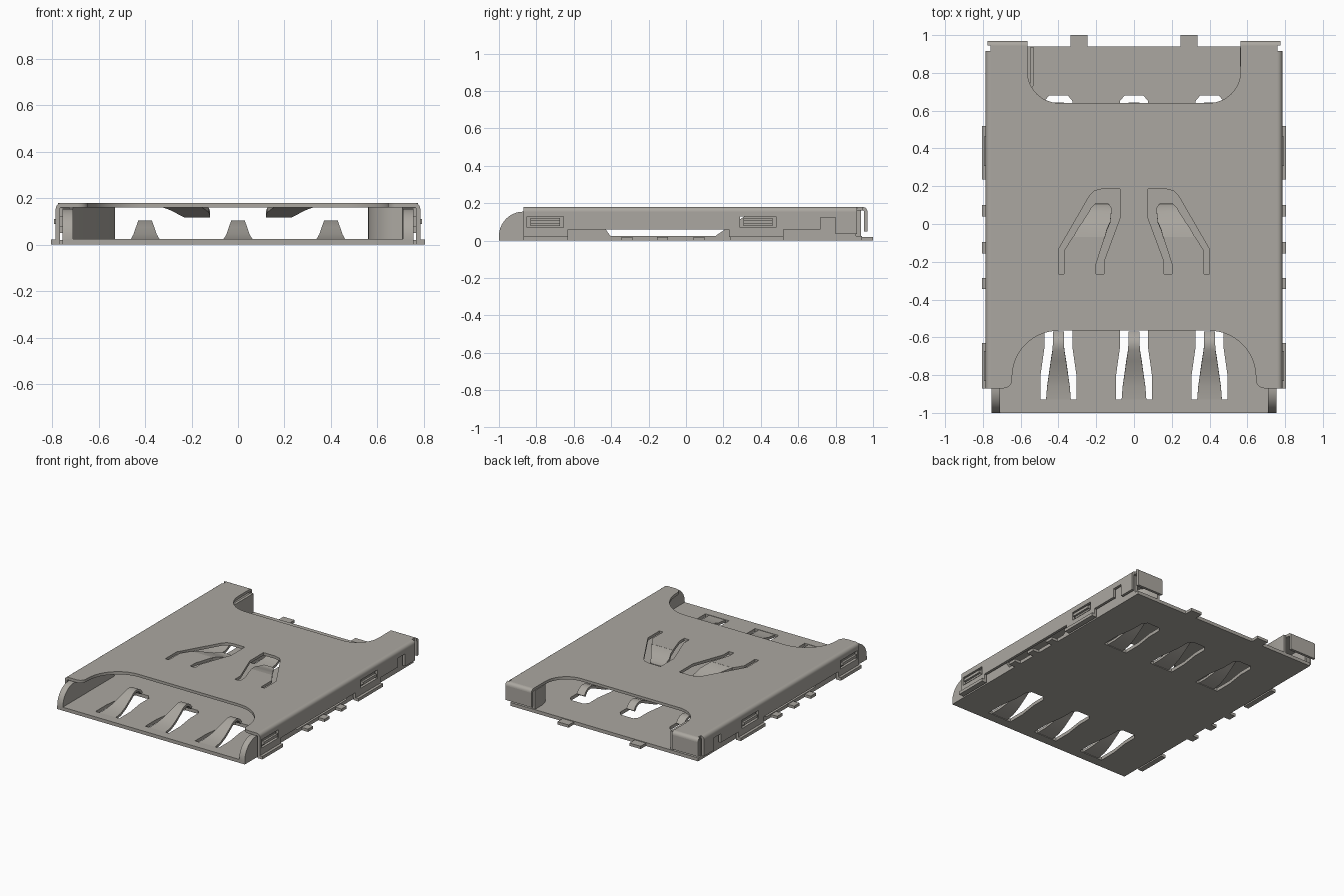
import bpy, bmesh, math
from mathutils import Matrix

cube = bpy.data.objects.get("Cube")
if cube:
    bpy.data.objects.remove(cube, do_unlink=True)

COLOUR = (0.41, 0.39, 0.355, 1)
metal = bpy.data.materials.new("warm_grey_metal")
metal.use_nodes = True
metal.diffuse_color = COLOUR
metal.node_tree.nodes["Principled BSDF"].inputs["Base Color"].default_value = COLOUR

# Sketch planes: local (u, v, w) to world
XY = Matrix.Identity(4)
YZ = Matrix(((0, 0, 1, 0), (1, 0, 0, 0), (0, 1, 0, 0), (0, 0, 0, 1)))
XZ = Matrix(((1, 0, 0, 0), (0, 0, -1, 0), (0, 1, 0, 0), (0, 0, 0, 1)))


def bake(name, temp, matrix=XY):
    """Turn a temporary object into a clean mesh part with sharp edges kept."""
    deps = bpy.context.evaluated_depsgraph_get()
    deps.update()
    mesh = bpy.data.meshes.new_from_object(temp.evaluated_get(deps))
    bpy.data.objects.remove(temp, do_unlink=True)
    mesh.transform(matrix)
    bm = bmesh.new()
    bm.from_mesh(mesh)
    bmesh.ops.remove_doubles(bm, verts=bm.verts, dist=0.0002)
    bmesh.ops.recalc_face_normals(bm, faces=bm.faces)
    bm.to_mesh(mesh)
    bm.free()
    mesh.shade_smooth()
    mesh.set_sharp_from_angle(angle=math.radians(32))
    mesh.materials.clear()
    mesh.materials.append(metal)
    mesh.name = name
    obj = bpy.data.objects.new(name, mesh)
    bpy.context.collection.objects.link(obj)
    return obj


def sheet(name, loops, w0, w1, plane=XY):
    """Flat outline with holes, extruded from w0 to w1 across its plane."""
    curve = bpy.data.curves.new(name, 'CURVE')
    curve.dimensions = '2D'
    curve.fill_mode = 'BOTH'
    curve.extrude = abs(w1 - w0) / 2
    for loop in loops:
        spline = curve.splines.new('POLY')
        spline.points.add(len(loop) - 1)
        for p, (u, v) in zip(spline.points, loop):
            p.co = (u, v, 0, 1)
        spline.use_cyclic_u = True
    temp = bpy.data.objects.new("temp", curve)
    bpy.context.collection.objects.link(temp)
    return bake(name, temp, plane @ Matrix.Translation((0, 0, (w0 + w1) / 2)))


def ribbon(name, pairs, thickness):
    """Bent strip through pairs of points, given thickness."""
    mesh = bpy.data.meshes.new(name)
    verts = [p for pair in pairs for p in pair]
    faces = [(2*i, 2*i + 1, 2*i + 3, 2*i + 2) for i in range(len(pairs) - 1)]
    mesh.from_pydata(verts, [], faces)
    temp = bpy.data.objects.new("temp", mesh)
    bpy.context.collection.objects.link(temp)
    mod = temp.modifiers.new("thickness", 'SOLIDIFY')
    mod.thickness = thickness
    mod.offset = 0
    return bake(name, temp)


def rect(a, b, c, d):
    return [(a, c), (b, c), (b, d), (a, d)]


def box(name, x0, x1, y0, y1, z0, z1):
    return sheet(name, [rect(x0, x1, y0, y1)], z0, z1)


def arc(cx, cy, r, a0, a1, n=10):
    return [(cx + r * math.cos(math.radians(a0 + (a1 - a0) * i / n)),
             cy + r * math.sin(math.radians(a0 + (a1 - a0) * i / n))) for i in range(n + 1)]


def mirrored(half):
    """Close a right-hand outline with its mirror image."""
    return half + [(-x, y) for x, y in reversed(half)]


# Base plate with six contact windows
window = [(0.095, -0.93), (0.095, -0.80), (0.075, -0.66), (0.075, -0.56), (0.05, -0.53)]
cells = [(cx, dy) for dy in (0, 1.21) for cx in (-0.4, 0, 0.4)]
holes = [[(x + cx, y + dy) for x, y in mirrored(window)] for cx, dy in cells]
sheet("base_plate", [rect(-0.755, 0.755, -1, 0.94)] + holes, 0, 0.025)

# Sprung contacts: (half width, y, z)
CONTACT = [(0.066, -0.935, 0.013), (0.06, -0.86, 0.018), (0.05, -0.79, 0.036),
           (0.04, -0.72, 0.066), (0.031, -0.665, 0.09), (0.03, -0.64, 0.095),
           (0.03, -0.615, 0.092), (0.03, -0.595, 0.08), (0.03, -0.575, 0.055)]
for i, (cx, dy) in enumerate(cells):
    ribbon(f"contact_{i + 1}", [((cx - w, y + dy, z), (cx + w, y + dy, z))
                                for w, y, z in CONTACT], 0.018)

# Cover top with front and back notches and spring slots
cover = ([(0.76, 0.915), (0.76, -0.87), (0.69, -0.87)]
         + arc(0.69, -0.825, 0.045, -90, -180, 5)[1:]
         + arc(0.40, -0.81, 0.245, 2, 90, 14))
back_half = ([(0.76, 0.945), (0.565, 0.945)] + arc(0.395, 0.81, 0.17, 0, -90, 12))
outline = mirrored(cover) + [(-x, y) for x, y in back_half] + back_half[::-1]
slot = [(0.40, -0.265), (0.40, -0.135), (0.235, 0.15), (0.21, 0.175), (0.17, 0.185),
        (0.075, 0.185), (0.075, 0.03), (0.16, -0.20), (0.16, -0.265), (0.20, -0.265),
        (0.20, -0.21), (0.155, -0.07), (0.325, -0.07), (0.37, -0.14), (0.37, -0.265)]
sheet("cover_top", [outline, slot, [(-x, y) for x, y in slot]], 0.16, 0.18)

# Rounded bend section shared by the cover sides and back flaps
bend = arc(0, 0, 0.025, 0, 90, 6) + arc(0, 0, 0.006, 90, 0, 6)
# Outer wall profile in y, z
WALL = [(-0.87, 0.155), (-0.87, 0.02), (-0.63, 0.02), (-0.63, 0.06), (0.23, 0.06),
        (0.23, 0.02), (0.52, 0.02), (0.52, 0.06), (0.72, 0.06), (0.72, 0.125),
        (0.80, 0.125), (0.80, 0.035), (0.915, 0.035), (0.915, 0.155)]
LATCHES = [(-0.85, -0.655), (0.29, 0.48)]
FRONT_CHEEK = ([(-0.40, 0.02), (-0.50, 0.155)] + arc(-0.87, 0.025, 0.13, 90, 180, 10)
               + [(-1, 0)])
REAR_CHEEK = [(0.15, 0.02), (0.35, 0.155), (0.91, 0.155), (0.91, 0.02)]
TONGUE = [(0.155, 0.325, -0.075, 0.17), (0.143, 0.30, -0.03, 0.162),
          (0.125, 0.272, 0.01, 0.148), (0.12, 0.24, 0.06, 0.131),
          (0.12, 0.228, 0.085, 0.126), (0.135, 0.205, 0.108, 0.128)]

for s, side in ((1, "left"), (-1, "right")):
    def span(name, a, b, *rest):
        return box(f"{side}_{name}", min(s*a, s*b), max(s*a, s*b), *rest)

    # Cover side wall with latch windows and rounded top edge
    sheet(f"{side}_cover_wall", [WALL] + [rect(a, b, 0.07, 0.13) for a, b in LATCHES],
          s * 0.766, s * 0.785, YZ)
    sheet(f"{side}_cover_edge", [[(s * (0.76 + u), 0.155 + v) for u, v in bend]],
          -0.915, 0.87, XZ)

    # Base side cheeks
    sheet(f"{side}_front_cheek", [FRONT_CHEEK], s * 0.71, s * 0.755, YZ)
    sheet(f"{side}_rear_cheek", [REAR_CHEEK], s * 0.735, s * 0.755, YZ)

    # Latches poking through the wall and solder feet
    for i, (a, b) in enumerate(LATCHES):
        span(f"latch_{i + 1}", 0.745, 0.778, a + 0.018, b - 0.018, 0.078, 0.122)
        span(f"latch_ridge_{i + 1}", 0.745, 0.793, a + 0.018, b - 0.018, 0.09, 0.11)
    for i, (a, b) in enumerate([(-0.87, -0.63), (0.235, 0.52)]):
        span(f"cover_foot_{i + 1}", 0.766, 0.805, a, b, 0, 0.022)
    for i, y in enumerate((-0.315, -0.125, 0.07)):
        span(f"side_tab_{i + 1}", 0.75, 0.805, y - 0.03, y + 0.03, 0, 0.02)
    span("back_tab", 0.245, 0.335, 0.93, 1.0, 0, 0.02)

    # Back flap folded down from the cover
    sheet(f"{side}_flap_edge", [[(0.945 + u, 0.155 + v) for u, v in bend]],
          s * 0.565, s * 0.775, YZ)
    span("flap", 0.565, 0.775, 0.951, 0.97, 0.05, 0.155)

    # Cover spring tongue bent down into the socket
    ribbon(f"{side}_spring_tongue", [((s*a, y, z), (s*b, y, z)) for a, b, y, z in TONGUE], 0.02)

# Card guides in the rear corners
GUIDES = {"right_card_guide": [(-0.72, 0.40), (-0.54, 0.74), (-0.54, 0.935)],
          "left_card_guide": arc(0.71, 0.86, 0.14, 270, 180, 10) + [(0.57, 0.935)]}
for name, path in GUIDES.items():
    ribbon(name, [((x, y, 0.02), (x, y, 0.162)) for x, y in path], 0.02)
